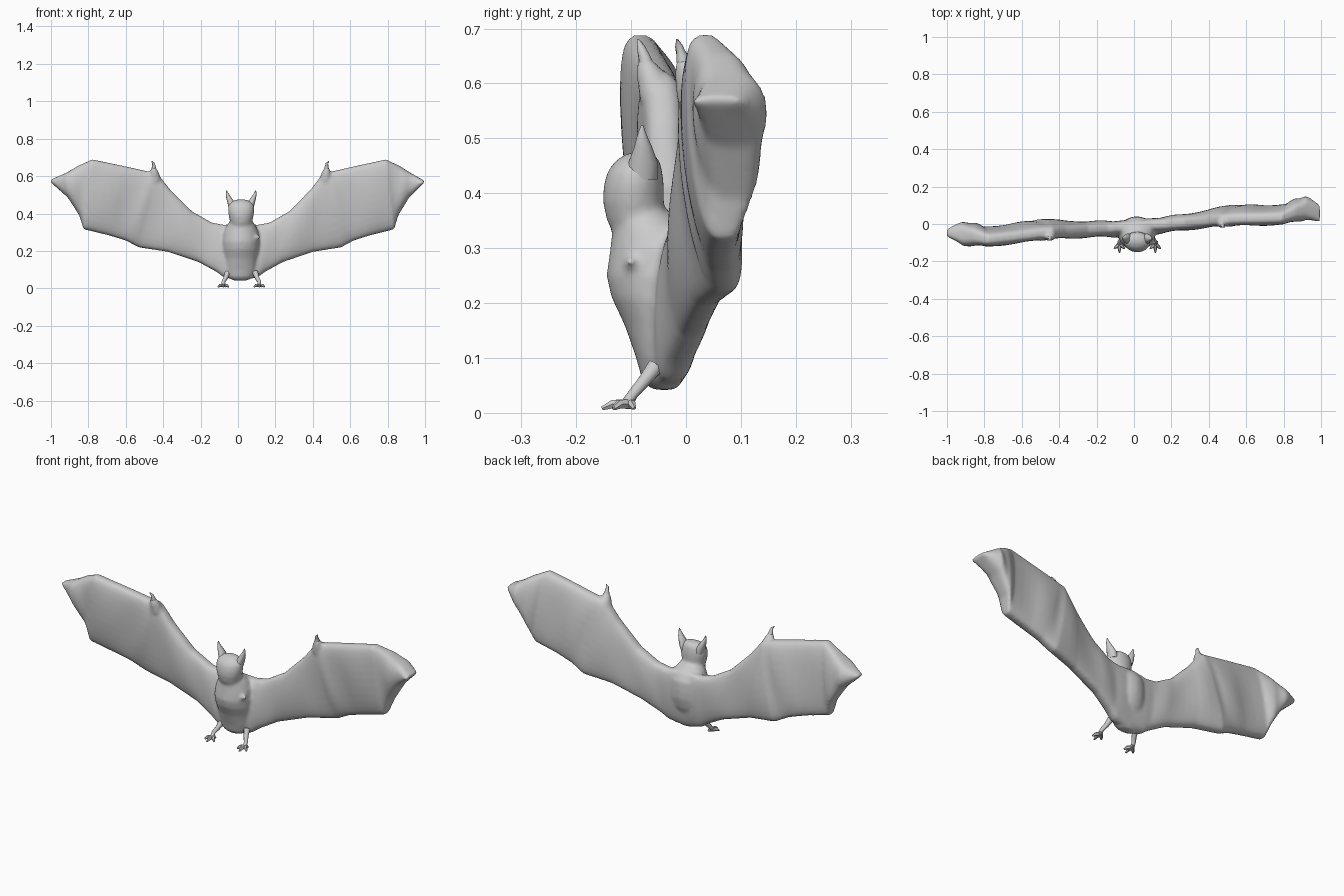
import bpy, bmesh, math
from mathutils import Vector

SHIFT = 0.015   # body sits slightly right of centre
TURN = 0.075    # whole span is yawed: right wing back, left wing forward


def loft(name, rings):
    """Skin a list of closed point rings and cap both ends."""
    bm = bmesh.new()
    rows = [[bm.verts.new(p) for p in r] for r in rings]
    n = len(rows[0])
    for a, b in zip(rows, rows[1:]):
        for i in range(n):
            j = (i + 1) % n
            bm.faces.new((a[i], a[j], b[j], b[i]))
    bm.faces.new(rows[0])
    bm.faces.new(rows[-1])
    bmesh.ops.recalc_face_normals(bm, faces=bm.faces)
    me = bpy.data.meshes.new(name)
    bm.to_mesh(me)
    bm.free()
    ob = bpy.data.objects.new(name, me)
    bpy.context.collection.objects.link(ob)
    select([ob])
    bpy.ops.object.shade_smooth_by_angle(angle=math.radians(50))
    return ob


def select(obs):
    bpy.ops.object.select_all(action='DESELECT')
    for o in obs:
        o.select_set(True)
    bpy.context.view_layer.objects.active = obs[0]


def tube(name, pts, n=8):
    """Tapered limb through (x, y, z, radius) points."""
    rings = []
    for i, p in enumerate(pts):
        a, b = pts[max(i - 1, 0)], pts[min(i + 1, len(pts) - 1)]
        q = (Vector(b[:3]) - Vector(a[:3])).to_track_quat('Z', 'Y')
        rings.append([Vector(p[:3]) + q @ Vector((p[3] * math.cos(k * math.tau / n),
                      p[3] * math.sin(k * math.tau / n), 0)) for k in range(n)])
    return loft(name, rings)


def stack(name, rows, n=24):
    """Horizontal elliptical rings: (z, centre x, centre y, rx, ry)."""
    return loft(name, [[(cx + rx * math.cos(k * math.tau / n),
                         cy + ry * math.sin(k * math.tau / n), z) for k in range(n)]
                       for z, cx, cy, rx, ry in rows])


def place(x, y, z, side):
    x *= side
    return (x + SHIFT * (1 - x * x), y + TURN * x, z)


# Wing stations: leading x, z, y, trailing x, z, y, half depth
STATIONS = [
    (0.00, 0.350, -0.010, 0.00, 0.040, -0.035, 0.043),
    (0.09, 0.340, -0.010, 0.09, 0.058, -0.030, 0.043),
    (0.155, 0.352, -0.012, 0.13, 0.088, -0.022, 0.043),
    (0.26, 0.412, -0.012, 0.225, 0.140, -0.005, 0.043),
    (0.375, 0.528, -0.012, 0.39, 0.195, 0.010, 0.046),
    (0.445, 0.618, -0.012, 0.54, 0.218, 0.030, 0.050),
    (0.50, 0.628, -0.012, 0.61, 0.255, 0.020, 0.050),
    (0.63, 0.657, -0.018, 0.70, 0.283, 0.012, 0.050),
    (0.785, 0.690, -0.025, 0.830, 0.315, 0.008, 0.050),
    (0.86, 0.655, 0.000, 0.853, 0.390, 0.025, 0.060),
    (0.92, 0.618, 0.010, 0.912, 0.485, 0.018, 0.064),
]
TIPS = {1: (0.998, 0.574, -0.018, 0.990, 0.560, -0.018, 0.046),
        -1: (1.005, 0.580, 0.030, 0.998, 0.564, 0.030, 0.020)}


def wing(name, side):
    rings, n, sub = [], 28, 4
    stations = STATIONS + [TIPS[side]]
    dense = []
    for a, b in zip(stations, stations[1:]):
        dense += [[u + (v - u) * k / sub for u, v in zip(a, b)] for k in range(sub)]
    dense.append(stations[-1])
    for s, (lx, lz, ly, tx, tz, ty, h) in enumerate(dense):
        ring = []
        for k in range(n):
            t = math.tau * (k + 0.5) / n
            v = 0.5 - 0.5 * math.cos(t)
            y = ly + (ty - ly) * v - math.copysign(h * abs(math.sin(t)) ** 0.6, math.sin(t))
            # membrane pleated between the fingers
            y += 0.005 * math.sin(s * 0.8) * math.sin(math.pi * v) * min(1, s / 12)
            ring.append(place(lx + (tx - lx) * v, y, lz + (tz - lz) * v, side))
        rings.append(ring)
    return loft(name, rings)


skin = []   # parts fused into one continuous skin

# Torso, widest at the chest
skin.append(stack("bat_body", [
    (0.042, 0.012, -0.040, 0.040, 0.022), (0.060, 0.012, -0.045, 0.065, 0.035),
    (0.100, 0.013, -0.045, 0.080, 0.046), (0.160, 0.014, -0.042, 0.090, 0.070),
    (0.210, 0.015, -0.048, 0.098, 0.088), (0.250, 0.015, -0.052, 0.100, 0.093),
    (0.300, 0.016, -0.050, 0.094, 0.088), (0.335, 0.017, -0.058, 0.078, 0.076),
    (0.360, 0.017, -0.075, 0.060, 0.057), (0.375, 0.017, -0.090, 0.045, 0.045)]))

# Head with short muzzle
skin.append(stack("head", [
    (0.325, 0.017, -0.088, 0.050, 0.044), (0.350, 0.017, -0.092, 0.058, 0.052),
    (0.385, 0.017, -0.096, 0.066, 0.056), (0.415, 0.017, -0.095, 0.071, 0.055),
    (0.440, 0.017, -0.093, 0.069, 0.050), (0.460, 0.017, -0.088, 0.057, 0.040),
    (0.471, 0.017, -0.084, 0.038, 0.026), (0.476, 0.017, -0.083, 0.012, 0.009)]))

# Small tuft on the chest beside the right shoulder
skin.append(tube("chest_tuft", [(0.075, -0.080, 0.275, 0.022), (0.095, -0.098, 0.270, 0.018),
                                (0.120, -0.104, 0.278, 0.006)]))

for side, word in ((1, "right"), (-1, "left")):
    skin.append(wing(word + "_wing", side))

    # Root of the thumb on the wrist, and the claw itself
    skin.append(tube(word + "_wrist", [place(x, y, z, side) + (r,) for x, y, z, r in (
        (0.455, -0.020, 0.580, 0.034), (0.460, -0.034, 0.622, 0.024),
        (0.464, -0.042, 0.645, 0.013))]))
    tube(word + "_thumb", [place(x, y, z, side) + (r,) for x, y, z, r in (
        (0.460, -0.034, 0.620, 0.017), (0.462, -0.042, 0.650, 0.011),
        (0.464, -0.048, 0.668, 0.007), (0.474, -0.052, 0.680, 0.002))])

    # Ear: flattened pointed shell
    stack(word + "_ear", [(z, 0.017 + side * x, y, rx, ry) for z, x, y, rx, ry in (
        (0.425, 0.044, -0.082, 0.022, 0.030), (0.455, 0.052, -0.078, 0.021, 0.027),
        (0.485, 0.066, -0.078, 0.014, 0.016), (0.505, 0.074, -0.080, 0.008, 0.009),
        (0.524, 0.078, -0.080, 0.002, 0.002))], 12)

    # Short leg and clawed foot
    fx = 0.018 + side * 0.096
    tube(word + "_leg", [(fx - side * 0.022, -0.055, 0.085, 0.016),
                         (fx - side * 0.012, -0.078, 0.056, 0.012),
                         (fx, -0.096, 0.035, 0.010), (fx, -0.108, 0.016, 0.011)])
    for i, (dx, dy) in enumerate(((-0.028, -0.026), (0, -0.047), (0.028, -0.026), (0.012, 0.012))):
        tube(f"{word}_toe_{i + 1}", [(fx, -0.104, 0.016, 0.010),
                                    (fx + dx * 0.6, -0.106 + dy * 0.6, 0.016, 0.009),
                                    (fx + dx, -0.106 + dy, 0.008, 0.004)], 6)

# Fuse torso, head and wings, then soften the joins
select(skin)
bpy.ops.object.join()
body = skin[0]
remesh = body.modifiers.new("fuse", 'REMESH')
remesh.mode = 'VOXEL'
remesh.voxel_size = 0.008
remesh.use_smooth_shade = True
soften = body.modifiers.new("soften", 'SMOOTH')
soften.factor = 0.5
soften.iterations = 6
